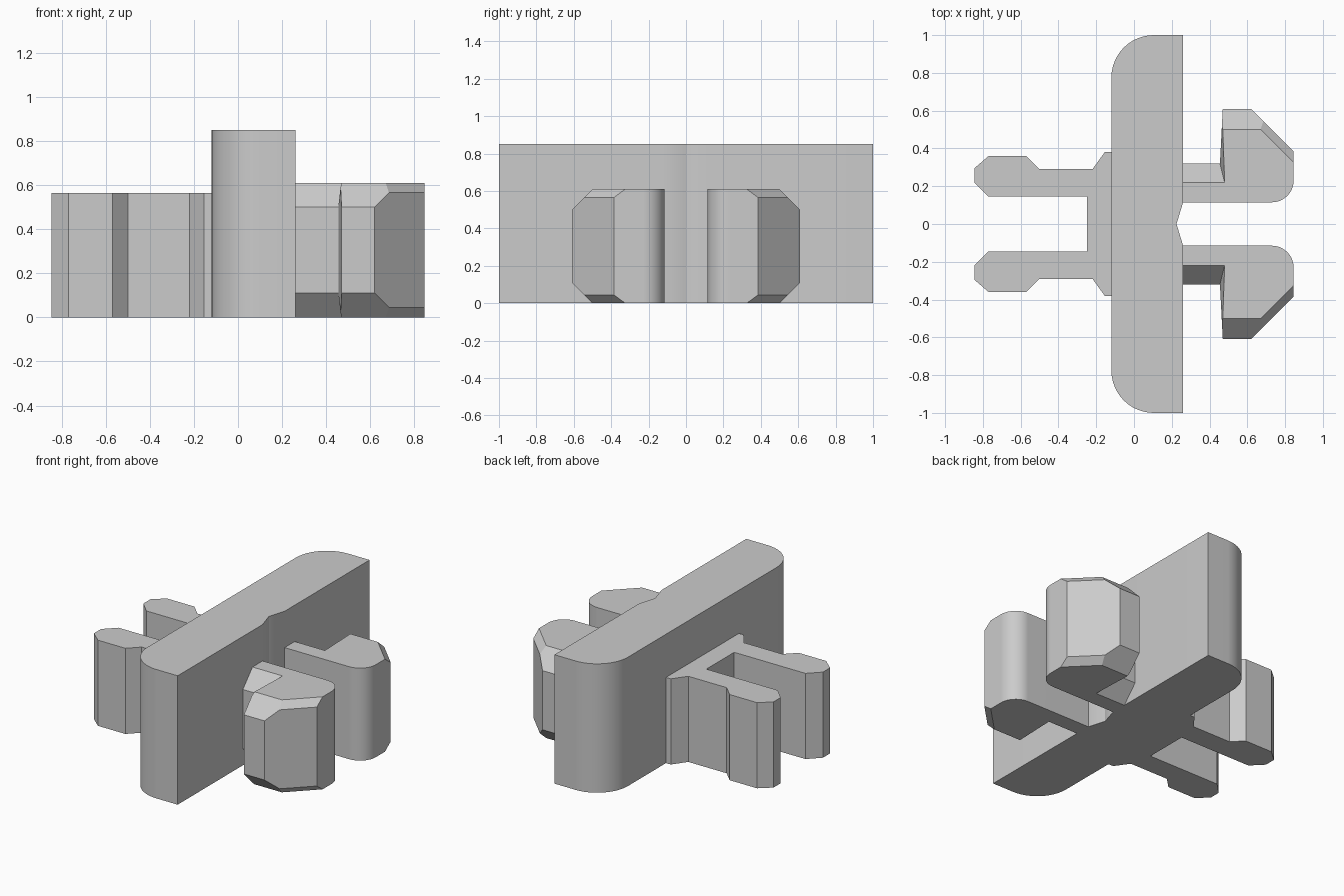
import bpy, bmesh
from math import sin, cos, pi, radians
from mathutils import Vector

cube = bpy.data.objects.get("Cube")
if cube:
    bpy.data.objects.remove(cube, do_unlink=True)

grey = bpy.data.materials.new("light grey")
grey.use_nodes = True
grey.diffuse_color = (0.6, 0.6, 0.6, 1)
grey.node_tree.nodes["Principled BSDF"].inputs["Base Color"].default_value = grey.diffuse_color


def arc(cx, cy, r, start, end, steps=12):
    angles = [radians(start + (end - start) * i / steps) for i in range(steps + 1)]
    return [(cx + r * cos(a), cy + r * sin(a)) for a in angles]


def mirrored(half):
    return half + [(x, -y) for x, y in reversed(half) if y != 0]


def extrude(bm, points, direction):
    face = bm.faces.new([bm.verts.new(p) for p in points])
    result = bmesh.ops.extrude_face_region(bm, geom=[face])
    verts = [g for g in result["geom"] if isinstance(g, bmesh.types.BMVert)]
    bmesh.ops.translate(bm, verts=verts, vec=direction)


def slice_off(bm, point, normal):
    """Cut away the side the normal points to and close the cut."""
    cut = bmesh.ops.bisect_plane(bm, geom=bm.verts[:] + bm.edges[:] + bm.faces[:],
                                 plane_co=point, plane_no=normal, clear_outer=True)
    edges = [g for g in cut["geom_cut"] if isinstance(g, bmesh.types.BMEdge)]
    if edges:
        bmesh.ops.holes_fill(bm, edges=edges)


def finish(bm, name, side=1):
    bmesh.ops.scale(bm, verts=bm.verts[:], vec=(1, side, 1))
    bmesh.ops.recalc_face_normals(bm, faces=bm.faces[:])
    mesh = bpy.data.meshes.new(name)
    bm.to_mesh(mesh)
    bm.free()
    mesh.materials.append(grey)
    obj = bpy.data.objects.new(name, mesh)
    bpy.context.collection.objects.link(obj)
    bpy.ops.object.select_all(action="DESELECT")
    obj.select_set(True)
    bpy.context.view_layer.objects.active = obj
    bpy.ops.object.shade_smooth_by_angle(angle=radians(30))
    weighted = obj.modifiers.new("even shading", "WEIGHTED_NORMAL")
    weighted.keep_sharp = True


def prism(name, outline, height):
    bm = bmesh.new()
    extrude(bm, [(x, y, 0) for x, y in outline], (0, 0, height))
    finish(bm, name)


# Upright plate with rounded ends and a shallow notch
prism("plate", mirrored([(0.225, 0), (0.26, 0.115), (0.26, 1)]
                        + arc(0.105, 0.775, 0.225, 90, 180)), 0.85)

# Two-pronged clip on the right side
prism("pronged_clip", mirrored([
    (0, 0.38), (-0.155, 0.38), (-0.22, 0.29), (-0.5, 0.29), (-0.57, 0.36),
    (-0.77, 0.36), (-0.845, 0.295), (-0.845, 0.22), (-0.77, 0.145), (-0.25, 0.145)]), 0.565)

# Pair of hooks on the left side, each an arm and a bevelled head
TOP = 0.61
BEVEL = 0.11
for label, side in (("front", -1), ("rear", 1)):
    arm = bmesh.new()
    extrude(arm, [(0.2, 0.115, 0), (0.2, 0.22, 0), (0.2, 0.32, BEVEL),
                  (0.2, 0.32, TOP - BEVEL), (0.2, 0.22, TOP), (0.2, 0.115, TOP)], (0.3, 0, 0))
    finish(arm, label + "_hook_arm", side)

    head = bmesh.new()
    outline = [(0.455, 0.115)] + arc(0.73, 0.23, 0.115, -90, 0) + [
        (0.845, 0.385), (0.62, 0.61), (0.47, 0.61), (0.455, 0.32)]
    extrude(head, [(x, y, 0) for x, y in outline], (0, 0, TOP))
    inner = Vector((-0.0308, -0.0011, 0.006))
    for z, up in ((TOP, 1), (0, -1)):
        slice_off(head, (0.47, 0.5, z), (0, 1, up))
        slice_off(head, (0.67, 0.5, z), (0.7, 0.7, 0.94 * up))
        slice_off(head, (0.47, 0.5, z), (inner.x, inner.y, inner.z * up))
    finish(head, label + "_hook_head", side)
